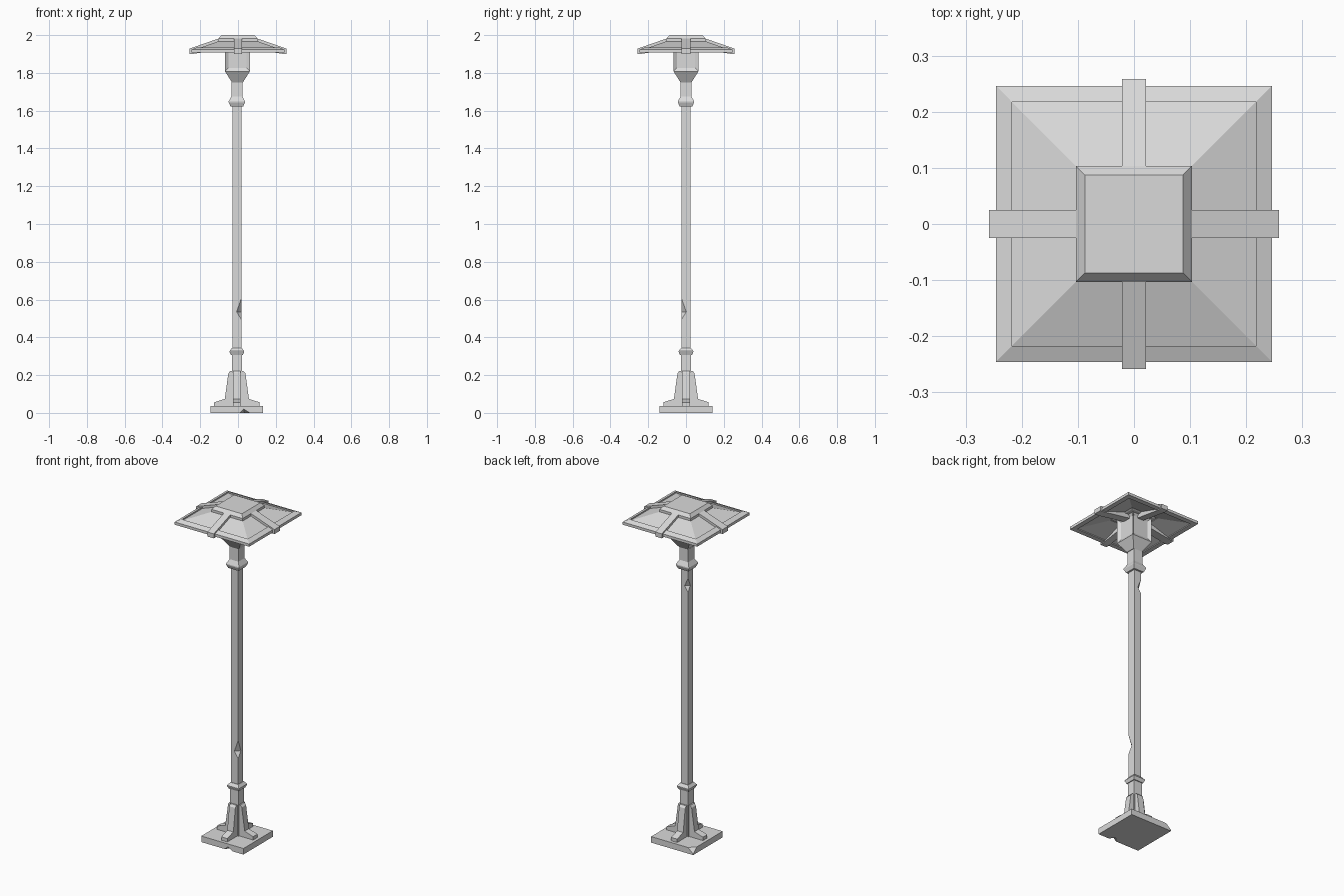
import bpy
import bmesh
from math import radians
from mathutils import Matrix, Vector

cube = bpy.data.objects.get("Cube")
if cube:
    bpy.data.objects.remove(cube, do_unlink=True)

stone = bpy.data.materials.new("pale grey")
stone.use_nodes = True
GREY = (0.7, 0.7, 0.7, 1)
stone.diffuse_color = GREY
stone.node_tree.nodes["Principled BSDF"].inputs["Base Color"].default_value = GREY

POST_X = -0.006  # the post stands slightly off the roof centre


def finish(name, bm, x=0.0):
    bmesh.ops.recalc_face_normals(bm, faces=bm.faces[:])
    mesh = bpy.data.meshes.new(name)
    bm.to_mesh(mesh)
    bm.free()
    mesh.materials.append(stone)
    obj = bpy.data.objects.new(name, mesh)
    obj.location.x = x
    bpy.context.collection.objects.link(obj)
    return obj


def square_loft(profile, closed=False):
    """Stack square rings of (half width, height); closed makes a shell."""
    bm = bmesh.new()
    corners = [(-1, -1), (1, -1), (1, 1), (-1, 1)]
    rings = [[bm.verts.new((sx * r, sy * r, z)) for sx, sy in corners] for r, z in profile]
    pairs = list(zip(rings, rings[1:]))
    if closed:
        pairs.append((rings[-1], rings[0]))
    else:
        bm.faces.new(rings[0])
        bm.faces.new(rings[-1])
    for low, high in pairs:
        for i in range(4):
            j = (i + 1) % 4
            bm.faces.new((low[i], low[j], high[j], high[i]))
    return bm


def radial_slab(name, profile, half_width, quarter, x=0.0):
    """Extrude a (radius, height) outline and turn it to one of four sides."""
    bm = bmesh.new()
    sides = [[bm.verts.new((r, s * half_width, z)) for r, z in profile] for s in (-1, 1)]
    bm.faces.new(sides[0])
    bm.faces.new(sides[1])
    n = len(profile)
    for i in range(n):
        j = (i + 1) % n
        bm.faces.new((sides[0][i], sides[0][j], sides[1][j], sides[1][i]))
    bm.transform(Matrix.Rotation(radians(90 * quarter), 4, 'Z'))
    return finish(name, bm, x)


def chip(obj, points):
    """Cut the convex hull of some points out of a part."""
    bm = bmesh.new()
    for p in points:
        bm.verts.new(p)
    bmesh.ops.convex_hull(bm, input=bm.verts[:])
    cutter = finish("chip_cutter", bm, obj.location.x)
    cutter.hide_render = True
    mod = obj.modifiers.new("chip", 'BOOLEAN')
    mod.operation = 'DIFFERENCE'
    mod.solver = 'EXACT'
    mod.object = cutter
    bpy.context.view_layer.objects.active = obj
    bpy.ops.object.modifier_apply(modifier=mod.name)
    bpy.data.objects.remove(cutter, do_unlink=True)


# Base slab with a broken lower edge and a broken corner
B, BASE_H = 0.139, 0.036
base = finish("base_slab", square_loft([(B, 0), (B, BASE_H)]), POST_X)
chip(base, [(0.015, -B, -0.001), (0.07, -B, -0.001), (0.037, -B, 0.02),
            (0.015, -B - 0.02, -0.001), (0.07, -B - 0.02, -0.001),
            (0.037, -B - 0.02, 0.02), (0.04, -B + 0.03, -0.001)])
chip(base, [(-B + 0.035, B, BASE_H), (-B, B - 0.035, BASE_H), (-B, B, 0.006),
            (-B - 0.02, B + 0.02, BASE_H), (-B, B, 0.07)])

# Pole shaft, chipped along two opposite corners
S = 0.0235
shaft = finish("pole_shaft", square_loft([(S, 0.33), (S, 1.64)]), POST_X)
for sx, sy, low, mid, high, cut in [(1, -1, 0.495, 0.535, 0.605, 0.025),
                                    (-1, 1, 1.49, 1.525, 1.575, 0.022)]:
    chip(shaft, [(sx * S, sy * S, low), (sx * S, sy * S, high),
                 (sx * (S - cut), sy * S, mid), (sx * S, sy * (S - cut), mid),
                 (sx * (S + 0.02), sy * (S + 0.02), mid)])

# Lower post, collars and neck
finish("lower_post", square_loft([(0.027, BASE_H), (0.027, 0.31)]), POST_X)
finish("lower_collar", square_loft(
    [(0.032, 0.307), (0.039, 0.323), (0.039, 0.327), (0.026, 0.344)]), POST_X)
finish("upper_collar", square_loft(
    [(0.034, 1.623), (0.043, 1.644), (0.043, 1.65), (0.029, 1.675)]), POST_X)
finish("neck", square_loft([(0.029, 1.67), (0.029, 1.752)]), POST_X)

# Buttress feet
foot = [(0.01, BASE_H), (0.12, BASE_H), (0.12, 0.056), (0.064, 0.074),
        (0.045, 0.21), (0.035, 0.222), (0.01, 0.222)]
for q in range(4):
    radial_slab(f"buttress_{q + 1}", foot, 0.02, q, POST_X)

# Lamp housing with recessed side panels
bm = square_loft([(0.029, 1.75), (0.066, 1.808), (0.066, 1.955)])
bm.normal_update()
bmesh.ops.recalc_face_normals(bm, faces=bm.faces[:])
panels = [f for f in bm.faces if abs(f.normal.z) < 0.1]
bmesh.ops.inset_individual(bm, faces=panels, thickness=0.027, depth=-0.012)
finish("lamp_housing", bm, -0.003)

# Hollow pyramid roof with a raised rim
finish("roof_shell", square_loft(
    [(0.246, 1.907), (0.246, 1.923), (0.217, 1.935), (0.217, 1.927), (0.09, 1.972),
     (0.09, 1.953), (0.217, 1.912), (0.217, 1.907)], closed=True))

# Roof cap
finish("roof_cap", square_loft(
    [(0.08, 1.95), (0.103, 1.962), (0.103, 1.982), (0.087, 2.0)]))

# Roof ribs, running over the rim and under the shell
rib = [(0.05, 1.93), (0.05, 1.975), (0.1, 1.983), (0.258, 1.928), (0.258, 1.901), (0.235, 1.901)]
for q in range(4):
    radial_slab(f"roof_rib_{q + 1}", rib, 0.025 if q % 2 == 0 else 0.021, q)
